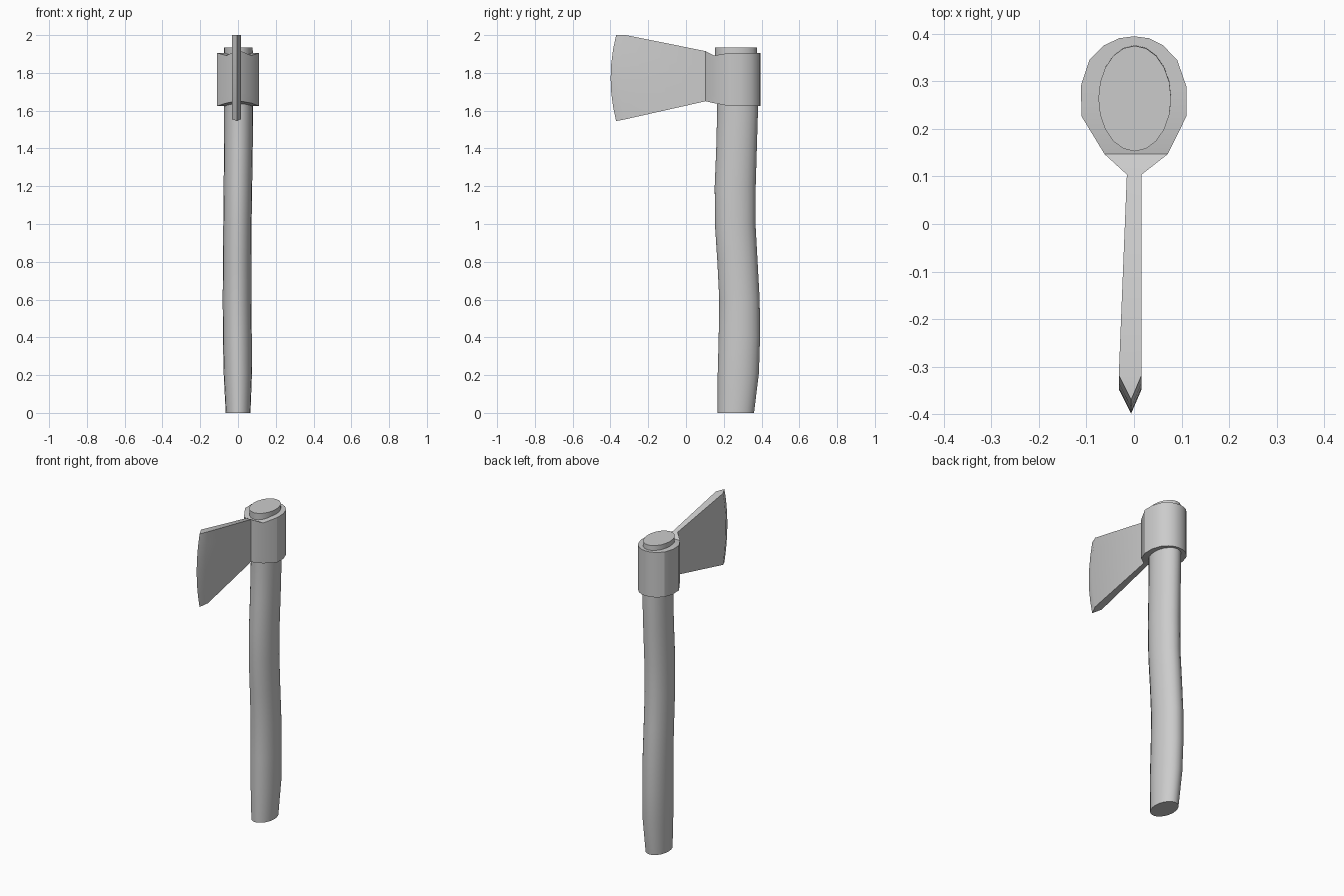
import bpy, bmesh
from math import sin, cos, pi, radians

if "Cube" in bpy.data.objects:
    bpy.data.objects.remove(bpy.data.objects["Cube"])


def loft(name, rings):
    """Skin closed rings of equal length, cap both ends and shade by angle."""
    bm = bmesh.new()
    rows = [[bm.verts.new(p) for p in ring] for ring in rings]
    n = len(rows[0])
    for a, b in zip(rows, rows[1:]):
        for i in range(n):
            j = (i + 1) % n
            bm.faces.new((a[i], a[j], b[j], b[i]))
    bm.faces.new(rows[0])
    bm.faces.new(rows[-1])
    bmesh.ops.remove_doubles(bm, verts=bm.verts, dist=0.0005)
    bmesh.ops.recalc_face_normals(bm, faces=bm.faces)
    mesh = bpy.data.meshes.new(name)
    bm.to_mesh(mesh)
    bm.free()
    obj = bpy.data.objects.new(name, mesh)
    bpy.context.collection.objects.link(obj)
    bpy.ops.object.select_all(action='DESELECT')
    obj.select_set(True)
    bpy.context.view_layer.objects.active = obj
    bpy.ops.object.shade_smooth_by_angle(angle=radians(28))
    return obj


# Handle: gently curved oval shaft (z, x min, x max, y min, y max)
shaft = [
    (0.00, -0.065, 0.066, 0.168, 0.360),
    (0.21, -0.076, 0.074, 0.168, 0.386),
    (0.40, -0.080, 0.073, 0.173, 0.392),
    (0.60, -0.081, 0.071, 0.176, 0.390),
    (0.80, -0.080, 0.071, 0.166, 0.379),
    (1.00, -0.078, 0.072, 0.153, 0.368),
    (1.20, -0.076, 0.075, 0.152, 0.369),
    (1.40, -0.074, 0.078, 0.160, 0.375),
    (1.60, -0.073, 0.080, 0.165, 0.381),
    (1.75, -0.073, 0.079, 0.160, 0.380),
    (1.935, -0.075, 0.078, 0.153, 0.375),
]
SIDES = 20
loft("handle", [[((x0 + x1) / 2 + (x1 - x0) / 2 * cos(2 * pi * i / SIDES),
                  (y0 + y1) / 2 + (y1 - y0) / 2 * sin(2 * pi * i / SIDES), z)
                 for i in range(SIDES)]
                for z, x0, x1, y0, y1 in shaft])

# Axe head: collar, neck, blade and bevel as stations from back to edge
# (y, x left, x right, z bottom, z top, forward bow)
stations = [
    (0.395, 0.000, 0.000, 1.625, 1.905, 0),
    (0.391, -0.031, 0.031, 1.625, 1.905, 0),
    (0.376, -0.063, 0.061, 1.625, 1.905, 0),
    (0.345, -0.094, 0.091, 1.625, 1.905, 0),
    (0.290, -0.112, 0.110, 1.625, 1.905, 0),
    (0.226, -0.110, 0.110, 1.625, 1.905, 0),
    (0.147, -0.062, 0.071, 1.640, 1.892, 0),
    (0.104, -0.015, 0.016, 1.650, 1.915, 0),
    (-0.318, -0.032, 0.016, 1.555, 2.000, 0.030),
    (-0.370, -0.006, -0.006, 1.545, 2.000, 0.029),
]
LEVELS = 6
steps = [i / LEVELS for i in range(LEVELS + 1)]
rings = []
for y, xl, xr, zb, zt, bow in stations:
    side = [(y - bow * (1 - (2 * t - 1) ** 2), zb + (zt - zb) * t) for t in steps]
    rings.append([(xr, *p) for p in side] + [(xl, *p) for p in reversed(side)])

# The two pinched end rings collapse to single edges, so skin without end caps
bm = bmesh.new()
rows = [[bm.verts.new(p) for p in ring] for ring in rings]
n = len(rows[0])
for a, b in zip(rows, rows[1:]):
    for i in range(n):
        j = (i + 1) % n
        bm.faces.new((a[i], a[j], b[j], b[i]))
bmesh.ops.remove_doubles(bm, verts=bm.verts, dist=0.0005)
bmesh.ops.recalc_face_normals(bm, faces=bm.faces)
mesh = bpy.data.meshes.new("axe_head")
bm.to_mesh(mesh)
bm.free()
head = bpy.data.objects.new("axe_head", mesh)
bpy.context.collection.objects.link(head)
bpy.ops.object.select_all(action='DESELECT')
head.select_set(True)
bpy.context.view_layer.objects.active = head
bpy.ops.object.shade_smooth_by_angle(angle=radians(26))
